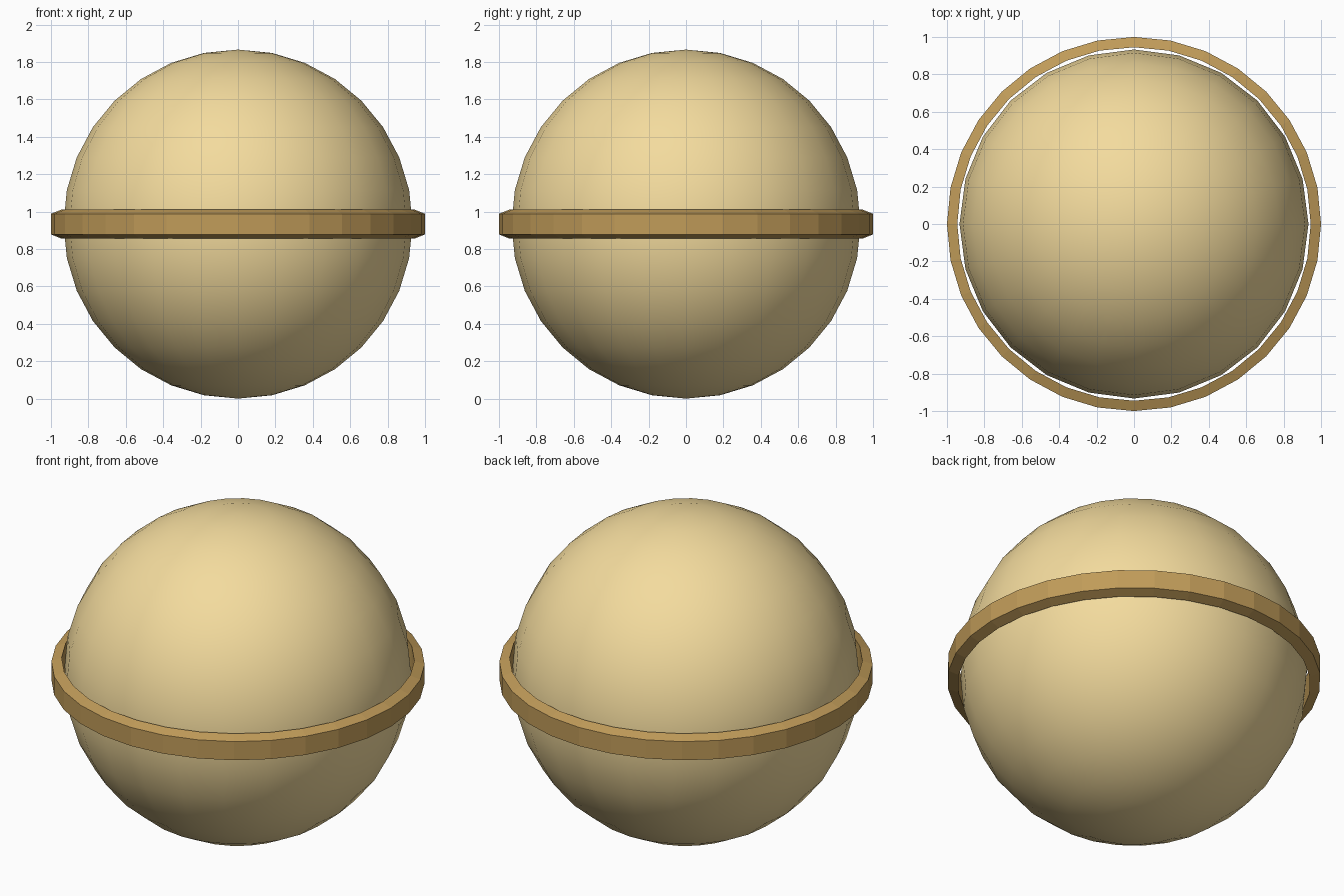
import bpy
import bmesh
import math

default = bpy.data.objects.get("Cube")
if default:
    bpy.data.objects.remove(default, do_unlink=True)

RADIUS = 0.933        # ball radius, also the height of its centre
SEGMENTS = 32         # sides of the band


def make_material(name, colour):
    mat = bpy.data.materials.new(name)
    mat.use_nodes = True
    mat.diffuse_color = colour
    bsdf = next(n for n in mat.node_tree.nodes if n.type == "BSDF_PRINCIPLED")
    bsdf.inputs["Base Color"].default_value = colour
    return mat


# Smooth ball
bpy.ops.mesh.primitive_uv_sphere_add(
    segments=24, ring_count=16, radius=RADIUS, location=(0, 0, RADIUS))
ball = bpy.context.object
ball.name = "ball"
ball.data.materials.append(make_material("pale_sand", (0.9, 0.71, 0.34, 1)))
bpy.ops.object.shade_smooth()

# Equatorial band: a tapered profile swept round the vertical axis
profile = [(0.945, -0.077), (1.0, -0.055), (1.0, 0.055), (0.945, 0.077)]
bm = bmesh.new()
loops = []
for i in range(SEGMENTS):
    a = math.tau * i / SEGMENTS
    loops.append([bm.verts.new((r * math.cos(a), r * math.sin(a), z))
                  for r, z in profile])
for i, here in enumerate(loops):
    there = loops[(i + 1) % SEGMENTS]
    for j in range(len(profile)):
        k = (j + 1) % len(profile)
        bm.faces.new((here[j], there[j], there[k], here[k]))
bmesh.ops.recalc_face_normals(bm, faces=bm.faces)
mesh = bpy.data.meshes.new("equator_band")
bm.to_mesh(mesh)
bm.free()
band = bpy.data.objects.new("equator_band", mesh)
band.location.z = RADIUS
bpy.context.collection.objects.link(band)
mesh.materials.append(make_material("tan_band", (0.53, 0.33, 0.1, 1)))
